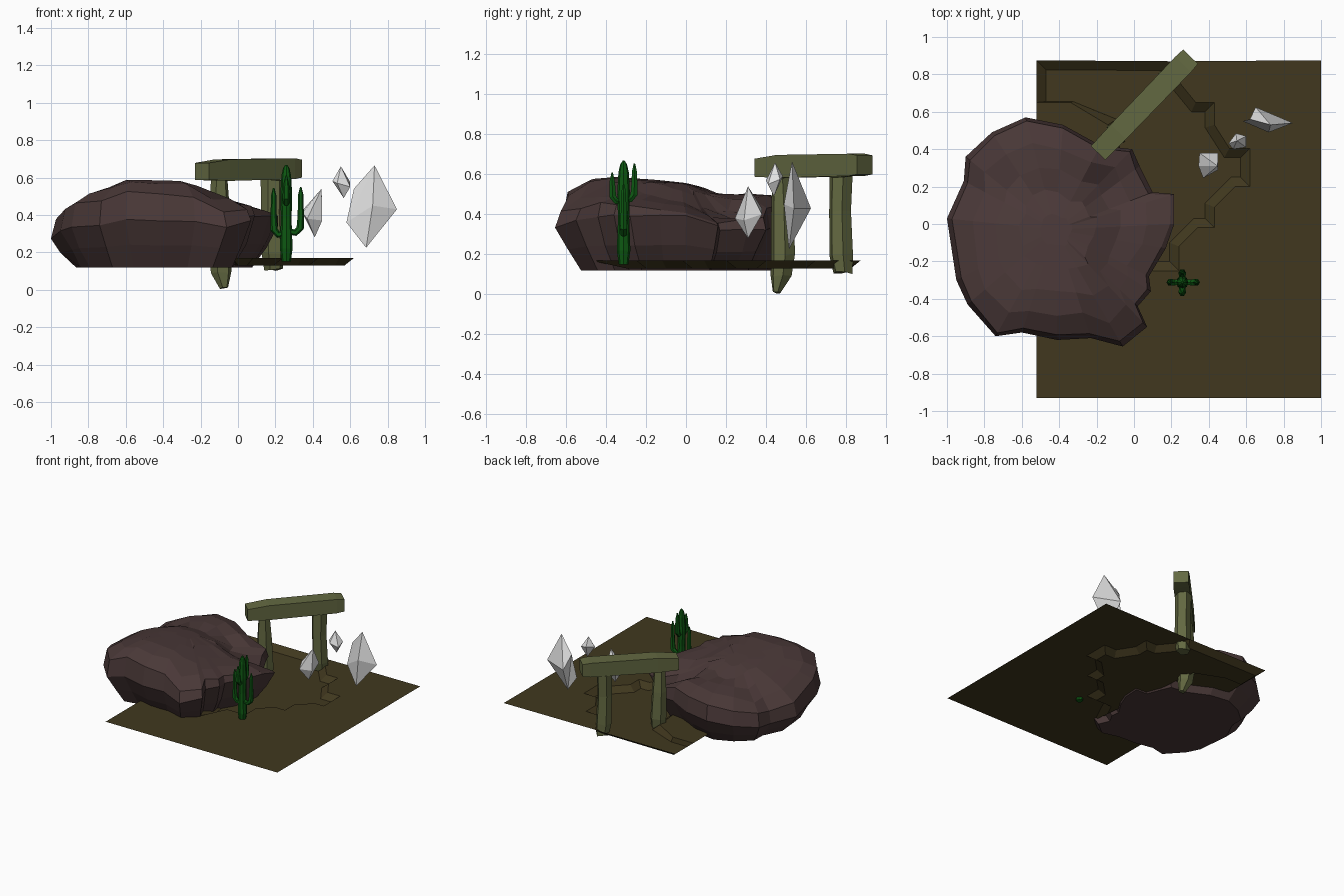
import bpy, bmesh, math, random
from mathutils import Vector

if "Cube" in bpy.data.objects:
    bpy.data.objects.remove(bpy.data.objects["Cube"])
random.seed(4)


def material(name, rgb):
    m = bpy.data.materials.new(name)
    m.diffuse_color = (*rgb, 1)
    m.use_nodes = True
    m.node_tree.nodes["Principled BSDF"].inputs["Base Color"].default_value = m.diffuse_color
    return m


EARTH = material("dark_earth", (0.052, 0.039, 0.013))
ROCK = material("brown_rock", (0.068, 0.040, 0.039))
STONE = material("mossy_stone", (0.125, 0.140, 0.053))
GREEN = material("cactus_green", (0.004, 0.098, 0.006))
CRYSTAL = material("pale_crystal", (0.75, 0.75, 0.75))


def finish(name, bm, mat, fix=True):
    if fix:
        bmesh.ops.recalc_face_normals(bm, faces=bm.faces[:])
    me = bpy.data.meshes.new(name)
    bm.to_mesh(me)
    bm.free()
    me.materials.append(mat)
    ob = bpy.data.objects.new(name, me)
    bpy.context.collection.objects.link(ob)
    return ob


def loft(bm, rings):
    """Skin a list of equal-length point rings and cap both ends."""
    vs = [[bm.verts.new(p) for p in r] for r in rings]
    n = len(vs[0])
    for a, b in zip(vs, vs[1:]):
        for i in range(n):
            j = (i + 1) % n
            bm.faces.new((a[i], a[j], b[j], b[i]))
    bm.faces.new(vs[0][::-1])
    bm.faces.new(vs[-1])


def interp(table, t):
    if t <= table[0][0]:
        return table[0][1]
    for (a, va), (b, vb) in zip(table, table[1:]):
        if t <= b:
            return va + (vb - va) * (t - a) / (b - a)
    return table[-1][1]


# Ground: flat sheet with a sunken dry bed inset into it
rim = [(.20, .87), (.24, .76), (.33, .65), (.43, .65), (.43, .53), (.51, .405),
       (.62, .405), (.62, .20), (.54, .20), (.43, .09), (.43, -.02), (.34, -.02),
       (.24, -.12), (.24, -.25), (.08, -.25), (-.03, -.48), (-.14, .53),
       (-.34, .65), (-.52, .65)]
bm = bmesh.new()
edge = [bm.verts.new((x, y, .17)) for x, y in rim]
outer = [bm.verts.new((x, y, .17)) for x, y in ((-.52, -.93), (1, -.93), (1, .875))]
corner = bm.verts.new((-.52, .875, .17))
bm.faces.new(outer + edge)
bed = bm.faces.new(edge[::-1] + [corner])
bm.normal_update()
for f in bm.faces:
    if f.normal.z < 0:
        f.normal_flip()
bmesh.ops.inset_region(bm, faces=[bed], thickness=.05, depth=-.04,
                       use_boundary=True, use_even_offset=True)
for v in bm.verts:                      # the bank behind the boulder is steep
    if v.co.z < .15 and v.co.x < -.2 and .6 < v.co.y < .78:
        v.co.y = .655
finish("ground", bm, EARTH, fix=False)

# Boulder: top-view outline lofted upward under a height profile
outline = [(-1, .03), (-.91, .23), (-.90, .36), (-.76, .49), (-.58, .57), (-.38, .53),
           (-.18, .42), (-.01, .40), (.03, .31), (.10, .17), (.215, .16), (.215, 0),
           (.17, -.13), (.08, -.28), (.09, -.36), (.02, -.44), (.07, -.55),
           (-.06, -.655), (-.23, -.61), (-.41, -.62), (-.60, -.58), (-.74, -.60),
           (-.89, -.43), (-.95, -.30)]
top_x = [(-1, .42), (-.96, .45), (-.78, .53), (-.59, .595), (-.27, .585), (-.1, .50), (.22, .46)]
top_y = [(-.66, .52), (-.60, .54), (-.42, .59), (0, .555), (.1, .525), (.2, .485),
         (.35, .51), (.57, .47)]
cx, cy = -.42, -.03


def boulder_ring(scale, k, jitter):
    ring = []
    for x, y in outline:
        s = scale + random.uniform(-jitter, jitter)
        px, py = cx + (x - cx) * s, cy + (y - cy) * s
        h = interp(top_x, px) + interp(top_y, py) - .59
        h -= .04 * math.exp(-((px + .12) / .2) ** 2 - ((py - .15) / .09) ** 2)  # hollow
        right = max(0, (x - cx) / .64) ** 2      # the right side overhangs
        kk = min(1, k * (1 + .5 * right)) if k < .9 else k
        ring.append((px, py, .12 + kk * (h - .12)))
    return ring


bm = bmesh.new()
loft(bm, [boulder_ring(s, k, j) for s, k, j in
          ((.78, 0, .02), (.90, .27, .02), (1, .60, 0), (.96, .93, .01),
           (.78, .99, .02), (.56, 1, .02), (.34, 1, .02), (.14, 1, 0))])
finish("boulder", bm, ROCK)


# Stone gateway: two rough posts and a diagonal lintel
def post(name, sections):
    bm = bmesh.new()
    rings = []
    for x, y, z, r in sections:
        rings.append([(x + r * math.cos(a), y + r * math.sin(a),
                       z + random.uniform(-.008, .008))
                      for a in (math.radians(d) for d in (10, 75, 140, 190, 250, 315))])
    loft(bm, rings)
    finish(name, bm, STONE)


post("left_post", [(-.075, .455, .012, .022), (-.09, .475, .09, .055), (-.095, .485, .2, .063),
                   (-.10, .48, .42, .057), (-.10, .475, .585, .045)])
post("right_post", [(.19, .785, .108, .050), (.185, .775, .2, .062),
                    (.18, .77, .42, .057), (.18, .775, .59, .060)])

d = Vector((.49, .51, 0)).normalized()
side = Vector((-d.y, d.x, 0))
mid = Vector((.055, .637, 0))
bm = bmesh.new()
rings = []
for t, lo, hi, w in ((-.357, .588, .678, .053), (-.20, .582, .697, .057),
                     (.30, .592, .703, .059), (.357, .60, .695, .055)):
    p = mid + d * t
    rings.append([p + side * s * w + Vector((0, 0, z))
                  for s, z in ((-1, lo), (1, lo), (1, hi), (-1, hi))])
loft(bm, rings)
finish("lintel", bm, STONE)


# Cactus: trunk and four upturned arms
def tube(bm, path, n=8):
    pts = [Vector(p[:3]) for p in path]
    rings = []
    for i, p in enumerate(pts):
        t = (pts[min(i + 1, len(pts) - 1)] - pts[max(i - 1, 0)]).normalized()
        q = Vector((0, 0, 1)).rotation_difference(t)
        r = path[i][3]
        rings.append([p + q @ Vector((r * math.cos(a), r * math.sin(a), 0))
                      for a in (math.tau * k / n for k in range(n))])
    loft(bm, rings)


bx, by = .258, -.312
bm = bmesh.new()
tube(bm, [(bx, by, .15, .024), (bx, by, .22, .034), (bx, by, .38, .028),
          (bx, by, .50, .032), (bx, by, .61, .026), (bx, by, .65, .017), (bx, by, .668, .005)])
for dx, dy, reach, z0, z1 in ((1, 0, .076, .30, .55), (-1, 0, .066, .29, .545),
                              (0, 1, .053, .47, .655), (0, -1, .056, .46, .61)):
    tube(bm, [(bx + dx * reach * f, by + dy * reach * f, z, r) for f, z, r in
              ((.15, z0 + .012, .017), (.65, z0 + .005, .018), (.98, z0 + .03, .020),
               (1.02, z0 + .09, .017), (1.02, z1 - .04, .014), (1.02, z1, .004))], 6)
finish("cactus", bm, GREEN)


# Floating crystals: lopsided double pyramids
def crystal(name, top, bottom, belt):
    bm = bmesh.new()
    a, b = bm.verts.new(top), bm.verts.new(bottom)
    ring = [bm.verts.new(p) for p in belt]
    for i, v in enumerate(ring):
        w = ring[(i + 1) % len(ring)]
        bm.faces.new((v, w, a))
        bm.faces.new((w, v, b))
    finish(name, bm, CRYSTAL)


crystal("large_crystal", (.73, .53, .665), (.685, .515, .225),
        [(.62, .56, .54), (.65, .625, .43), (.85, .54, .43), (.72, .49, .45), (.58, .55, .36)])
crystal("small_crystal", (.55, .445, .66), (.565, .44, .49),
        [(.505, .43, .58), (.545, .485, .59), (.60, .47, .575), (.60, .41, .55), (.53, .40, .57)])
crystal("near_crystal", (.447, .31, .54), (.41, .31, .28),
        [(.345, .31, .41), (.35, .38, .43), (.45, .38, .40), (.45, .29, .37), (.37, .245, .38)])
